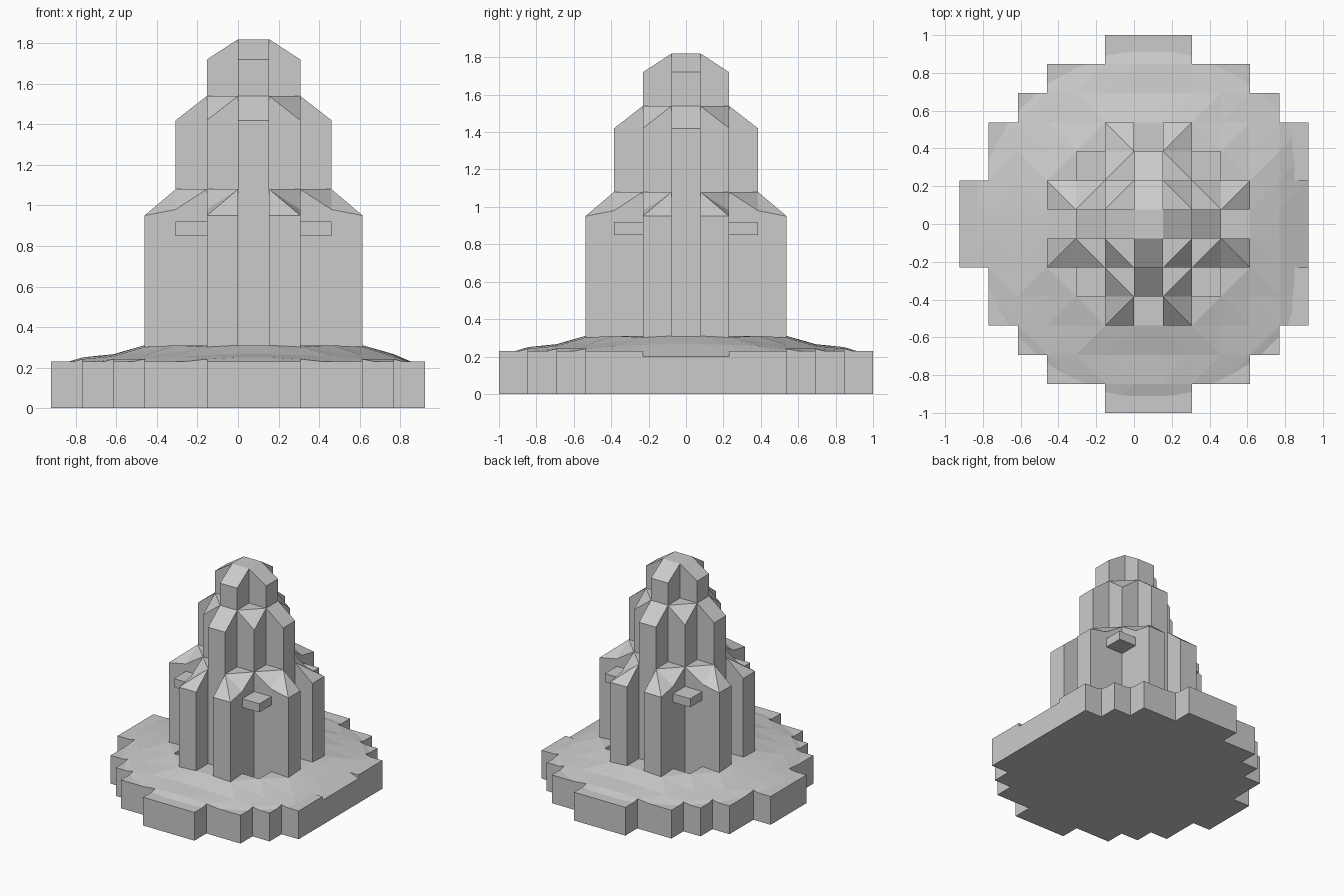
import bpy
import bmesh
import math

cube = bpy.data.objects.get("Cube")
if cube:
    bpy.data.objects.remove(cube, do_unlink=True)

CELL = 2 / 13  # side of one grid cell

stone = bpy.data.materials.new("grey stone")
stone.use_nodes = True
GREY = (0.6, 0.6, 0.6, 1)
stone.diffuse_color = GREY
stone.node_tree.nodes["Principled BSDF"].inputs["Base Color"].default_value = GREY


def build(name, cells, bottom, height):
    """Closed solid over a set of grid cells; height(u, v) gives the top at each corner."""
    cells = set(cells)
    bm = bmesh.new()
    low, high = {}, {}

    def corner(u, v):
        if (u, v) not in low:
            x, y = (u + 0.5) * CELL, v * CELL
            low[u, v] = bm.verts.new((x, y, bottom))
            high[u, v] = bm.verts.new((x, y, height(u, v)))
        return u, v

    for i, j in sorted(cells):
        a, b, c, d = [corner(i + s, j + t) for s, t in
                      ((-.5, -.5), (.5, -.5), (.5, .5), (-.5, .5))]
        bm.faces.new([low[k] for k in (d, c, b, a)])
        # Tops that are not flat fold along their higher diagonal
        za, zb, zc, zd = [high[k].co.z for k in (a, b, c, d)]
        if abs(za + zc - zb - zd) < 1e-5:
            tops = [(a, b, c, d)]
        elif za + zc > zb + zd:
            tops = [(a, b, c), (a, c, d)]
        else:
            tops = [(a, b, d), (b, c, d)]
        for top in tops:
            bm.faces.new([high[k] for k in top])
        # Walls only on the outline
        for p, q, di, dj in ((a, b, 0, -1), (b, c, 1, 0), (c, d, 0, 1), (d, a, -1, 0)):
            if (i + di, j + dj) not in cells:
                bm.faces.new((low[p], low[q], high[q], high[p]))
    mesh = bpy.data.meshes.new(name)
    bm.to_mesh(mesh)
    bm.free()
    mesh.materials.append(stone)
    obj = bpy.data.objects.new(name, mesh)
    bpy.context.collection.objects.link(obj)
    return obj


def flat(z):
    return lambda u, v: z


def reach(u, v):
    return max(abs(u), abs(v))


def mound_height(u, v):
    if u > 5:
        return 0.2
    r = math.hypot(u, v) * CELL
    profile = ((0.56, 0.31), (0.7, 0.265), (0.85, 0.25), (1.01, 0.2))
    if r <= profile[0][0]:
        return profile[0][1]
    for (r0, z0), (r1, z1) in zip(profile, profile[1:]):
        if r <= r1:
            return z0 + (z1 - z0) * (r - r0) / (r1 - r0)
    return 0.2


def lower_height(u, v):
    if reach(u, v) > 3:
        return 0.95
    if reach(u, v) > 2 and min(abs(u), abs(v)) > 1:
        return 0.98
    return 1.08


def middle_height(u, v):
    if reach(u, v) > 2 or min(abs(u), abs(v)) > 1:
        return 1.42
    return 1.54


def top_height(u, v):
    return 1.72 if reach(u, v) > 1 else 1.82


# Plans in cells; the round base is cut off on its +x side
half_width = (6, 6, 5, 5, 4, 3, 1)
disc = {(i, j) for j in range(-6, 7) for i in range(-6, 6) if abs(i) <= half_width[abs(j)]}
niches = {(i, j) for i in (-2, 2) for j in (-2, 2)}
cut_edge = {(5, j) for j in (-1, 0, 1)}
core = {(i, j) for i in (-1, 0, 1) for j in (-1, 0, 1)}
arms = {(-2, 0), (2, 0), (0, -2), (0, 2)}
piers = {(s * a, t * b) for s in (-1, 1) for t in (-1, 1)
         for a, b in ((3, 1), (2, 1), (1, 2), (1, 3))}
cross = {(i, j) for i, j in core if i * j == 0}

# Base and mound
build("base", disc - niches - cut_edge, 0, flat(0.23))
build("low_base", niches | cut_edge, 0, flat(0.2))
build("mound", disc - niches - core - arms, 0.19, mound_height)

# Tower tiers
build("lower_core", core, 0.2, flat(0.586))
build("lower_piers", piers, 0.2, lower_height)
build("niche_slabs", niches, 0.85, flat(0.92))
build("middle_arms", arms, 0.2, middle_height)
build("middle_core", core, 0.92, middle_height)
build("top_cross", cross, 1.5, top_height)
